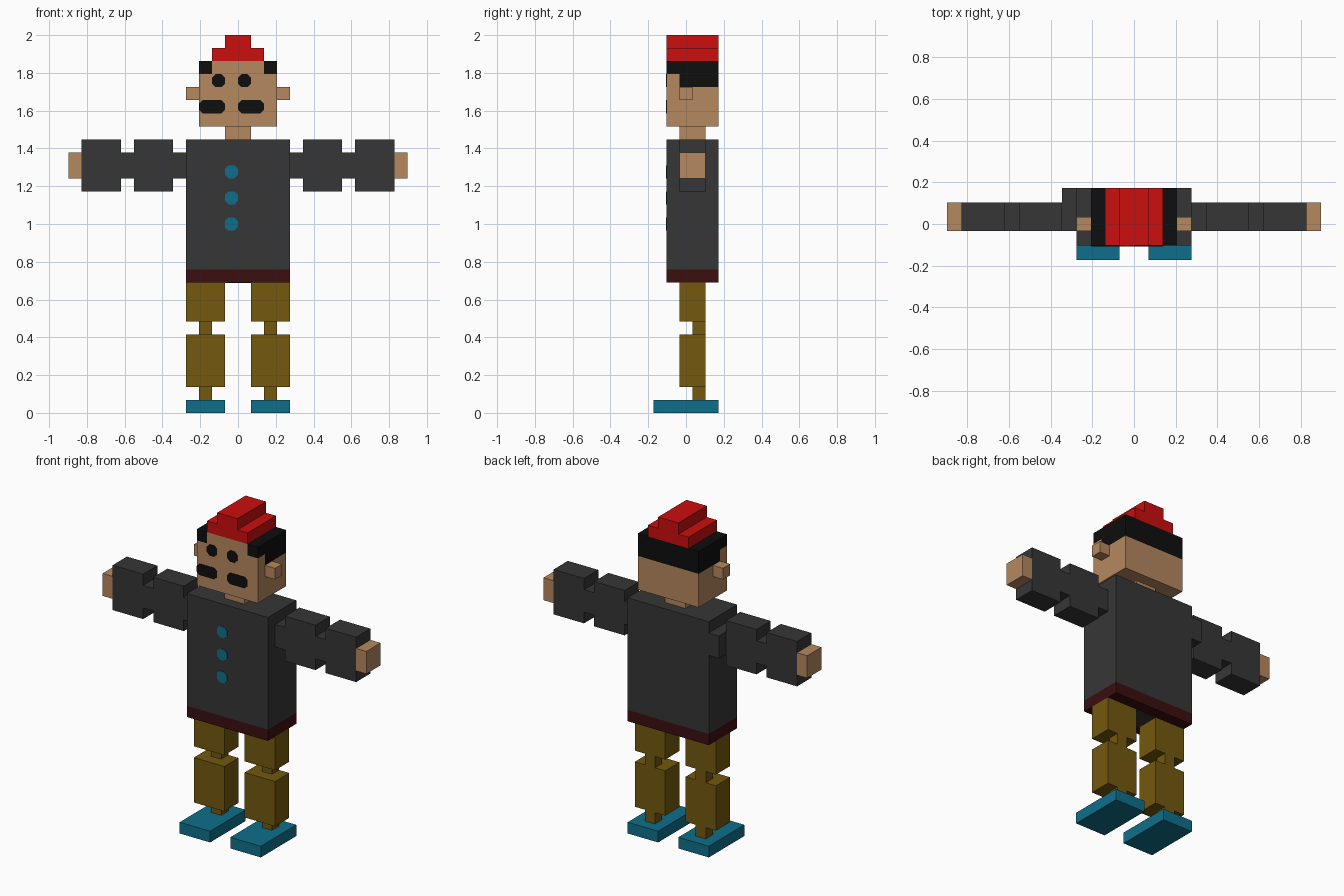
import bpy
import bmesh

U = 2 / 29  # edge of one building block

cube = bpy.data.objects.get("Cube")
if cube:
    bpy.data.objects.remove(cube, do_unlink=True)


def linear(c):
    c /= 255
    return c / 12.92 if c <= 0.04045 else ((c + 0.055) / 1.055) ** 2.4


def material(name, r, g, b):
    m = bpy.data.materials.new(name)
    m.use_nodes = True
    col = (linear(r), linear(g), linear(b), 1)
    m.diffuse_color = col
    bsdf = m.node_tree.nodes["Principled BSDF"]
    bsdf.inputs["Base Color"].default_value = col
    bsdf.inputs["Roughness"].default_value = 0.9
    return m


SKIN = material("skin", 181, 136, 95)
GREY = material("charcoal", 54, 54, 54)
BLACK = material("black", 14, 14, 14)
RED = material("red", 203, 14, 14)
TEAL = material("teal", 15, 111, 139)
OLIVE = material("olive", 115, 88, 14)
MAROON = material("maroon", 60, 14, 16)


def finish(name, bm, mat):
    bmesh.ops.recalc_face_normals(bm, faces=bm.faces)
    mesh = bpy.data.meshes.new(name)
    bm.to_mesh(mesh)
    bm.free()
    mesh.materials.append(mat)
    bpy.context.collection.objects.link(bpy.data.objects.new(name, mesh))


def box(name, mat, x, y, z):
    """Box from (low, high) ranges counted in blocks."""
    bm = bmesh.new()
    bmesh.ops.create_cube(bm, size=1)
    for v in bm.verts:
        v.co = [U * (lo + (hi - lo) * (c + 0.5)) for c, (lo, hi) in zip(v.co, (x, y, z))]
    finish(name, bm, mat)


def pair(name, mat, x, y, z):
    box("left_" + name, mat, x, y, z)
    box("right_" + name, mat, (-x[1], -x[0]), y, z)


def plate(name, mat, x, z, front=-1.5, cut=0.27, thick=0.05):
    """Thin plate with clipped corners on a front surface."""
    (a, b), (c, d) = x, z
    outline = [(a + cut, c), (b - cut, c), (b, c + cut), (b, d - cut),
               (b - cut, d), (a + cut, d), (a, d - cut), (a, c + cut)]
    bm = bmesh.new()
    face = bm.faces.new([bm.verts.new((px * U, front * U, pz * U)) for px, pz in outline])
    out = bmesh.ops.extrude_face_region(bm, geom=[face])["geom"]
    moved = [g for g in out if isinstance(g, bmesh.types.BMVert)]
    bmesh.ops.translate(bm, vec=(0, -thick * U, 0), verts=moved)
    finish(name, bm, mat)


DEEP = (-1.5, 2.5)   # depth of torso and head
LIMB = (-0.5, 1.5)   # depth of limbs
JOINT = (0.5, 1.5)   # depth of knees and ankles

# Legs
pair("foot", TEAL, (1, 4), (-2.5, 2.5), (0, 1))
pair("ankle", OLIVE, (2, 3), JOINT, (1, 2))
pair("shin", OLIVE, (1, 4), LIMB, (2, 6))
pair("knee", OLIVE, (2, 3), JOINT, (6, 7))
pair("thigh", OLIVE, (1, 4), LIMB, (7, 10))

# Torso
box("belt", MAROON, (-4, 4), DEEP, (10, 11))
box("torso", GREY, (-4, 4), DEEP, (11, 21))
box("crotch_patch", GREY, (-1, 1), LIMB, (9.96, 10.02))
for i in range(3):
    z = 14 + 2 * i
    plate(f"button_{i + 1}", TEAL, (-1, 0), (z, z + 1))

# Arms; the right shoulder reaches to the back of the torso
box("left_shoulder", GREY, (4, 5), LIMB, (18, 20))
box("right_shoulder", GREY, (-5, -4), (-0.5, 2.5), (18, 20))
pair("upper_arm", GREY, (5, 8), LIMB, (17, 21))
pair("elbow", GREY, (8, 9), LIMB, (18, 20))
pair("forearm", GREY, (9, 12), LIMB, (17, 21))
pair("hand", SKIN, (12, 13), LIMB, (18, 20))

# Head
box("neck", SKIN, (-1, 1), LIMB, (21, 22))
box("head", SKIN, (-3, 3), DEEP, (22, 25))
box("brow", SKIN, (-3, 3), (-1.5, -0.5), (25, 26))
box("forehead", SKIN, (-2, 2), (-1.5, -0.5), (26, 27))
pair("ear", SKIN, (3, 4), (-0.5, 0.5), (24, 25))

# Hair and cap
box("hair", BLACK, (-3, 3), (-0.5, 2.5), (25, 27))
pair("front_hair", BLACK, (2, 3), (-1.5, -0.5), (26, 27))
box("cap_base", RED, (-2, 2), DEEP, (27, 28))
box("cap_top", RED, (-1, 1), DEEP, (28, 29))

# Face
plate("right_eye", BLACK, (-2, -1), (25, 26))
plate("left_eye", BLACK, (0, 1), (25, 26))
plate("right_moustache", BLACK, (-3, -1), (23, 24))
plate("left_moustache", BLACK, (0, 2), (23, 24))
